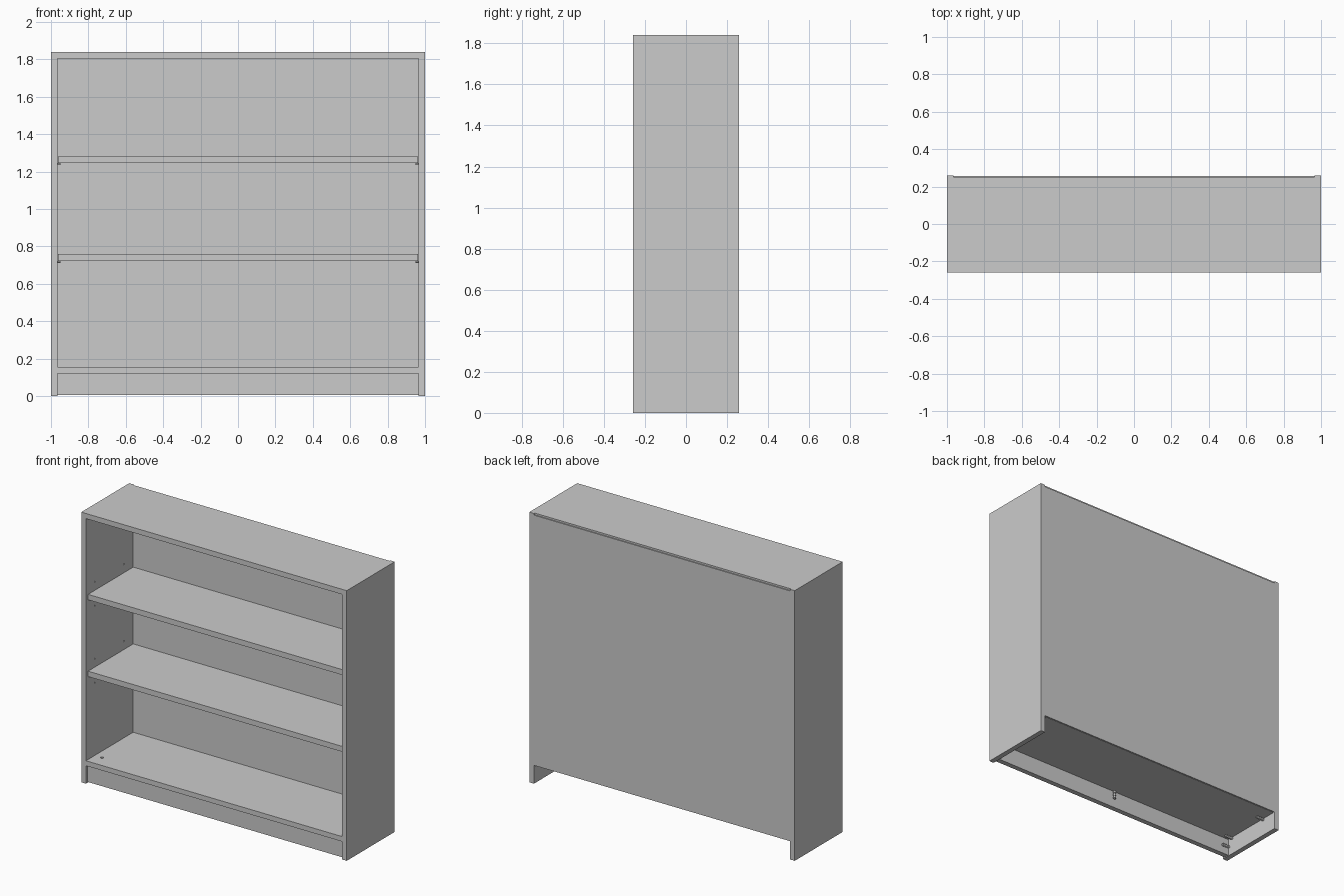
import bpy
from math import pi

if "Cube" in bpy.data.objects:
    bpy.data.objects.remove(bpy.data.objects["Cube"])

W, T, D, H = 1.0, 0.035, 0.258, 1.84   # half width, board thickness, half depth, height
IN = W - T                             # inner face of the sides


def box(name, x0, x1, y0, y1, z0, z1):
    bpy.ops.mesh.primitive_cube_add(size=1, location=((x0 + x1) / 2, (y0 + y1) / 2, (z0 + z1) / 2))
    ob = bpy.context.object
    ob.name = name
    ob.scale = (x1 - x0, y1 - y0, z1 - z0)
    bpy.ops.object.transform_apply(location=False, rotation=False, scale=True)
    return ob


def pin(name, loc, radius, length, axis):
    rot = {'x': (0, pi / 2, 0), 'y': (pi / 2, 0, 0), 'z': (0, 0, 0)}[axis]
    bpy.ops.mesh.primitive_cylinder_add(vertices=16, radius=radius, depth=length, location=loc, rotation=rot)
    ob = bpy.context.object
    ob.name = name
    bpy.ops.object.shade_smooth_by_angle()
    return ob


def drill(target, cutters):
    bpy.ops.object.select_all(action='DESELECT')
    for c in cutters:
        c.select_set(True)
    bpy.context.view_layer.objects.active = cutters[0]
    if len(cutters) > 1:
        bpy.ops.object.join()
    cutter = cutters[0]
    mod = target.modifiers.new("holes", 'BOOLEAN')
    mod.operation = 'DIFFERENCE'
    mod.solver = 'EXACT'
    mod.object = cutter
    bpy.context.view_layer.objects.active = target
    bpy.ops.object.modifier_apply(modifier=mod.name)
    bpy.data.objects.remove(cutter, do_unlink=True)


# Side panels with shelf-pin holes
for s, label in ((-1, "left"), (1, "right")):
    side = box(label + "_side", min(s * IN, s * W), max(s * IN, s * W), -D, D, 0, H)
    drill(side, [pin("hole_cutter", (s * IN, y, z), 0.005, 0.03, 'x')
                 for y in (-0.163, 0.15) for z in (0.65, 0.815, 1.174, 1.34)])

# Top, back and plinth
box("top_panel", -IN, IN, -D, 0.25, H - T, H)
box("back_panel", -IN, IN, 0.25, D - 0.001, 0.124, H - 0.012)
box("plinth", -IN, IN, -0.24, -0.205, 0.005, 0.122)

# Fixed bottom shelf with fastener holes
bottom = box("bottom_shelf", -IN, IN, -D, 0.25, 0.122, 0.156)
drill(bottom, [pin("hole_cutter", (s * 0.91, -0.163, 0.156), 0.01, 0.02, 'z') for s in (-1, 1)])

# Loose shelves resting on support pins
for z, label in ((0.722, "lower"), (1.245, "upper")):
    box(label + "_shelf", -IN + 0.002, IN - 0.002, -0.238, 0.248, z, z + 0.037)
    for s in (-1, 1):
        for y in (-0.163, 0.15):
            pin(label + "_shelf_pin", (s * (IN - 0.008), y, z - 0.005), 0.005, 0.018, 'x')

# Ribbed fasteners under the bottom shelf
def ribbed(name, loc, axis):
    i = 'xyz'.index(axis)
    pin(name + "_core", loc, 0.006, 0.06, axis)
    for k in (-1, 0, 1):
        p = list(loc)
        p[i] += k * 0.02
        pin(name + "_rib", p, 0.01, 0.009, axis)


for s in (-1, 1):
    for y in (-0.163, 0.15):
        ribbed("side_fastener", (s * (IN - 0.03), y, 0.111), 'x')
    ribbed("plinth_fastener", (s * (IN - 0.03), -0.194, 0.06), 'x')
ribbed("centre_fastener", (0, -0.194, 0.09), 'z')
